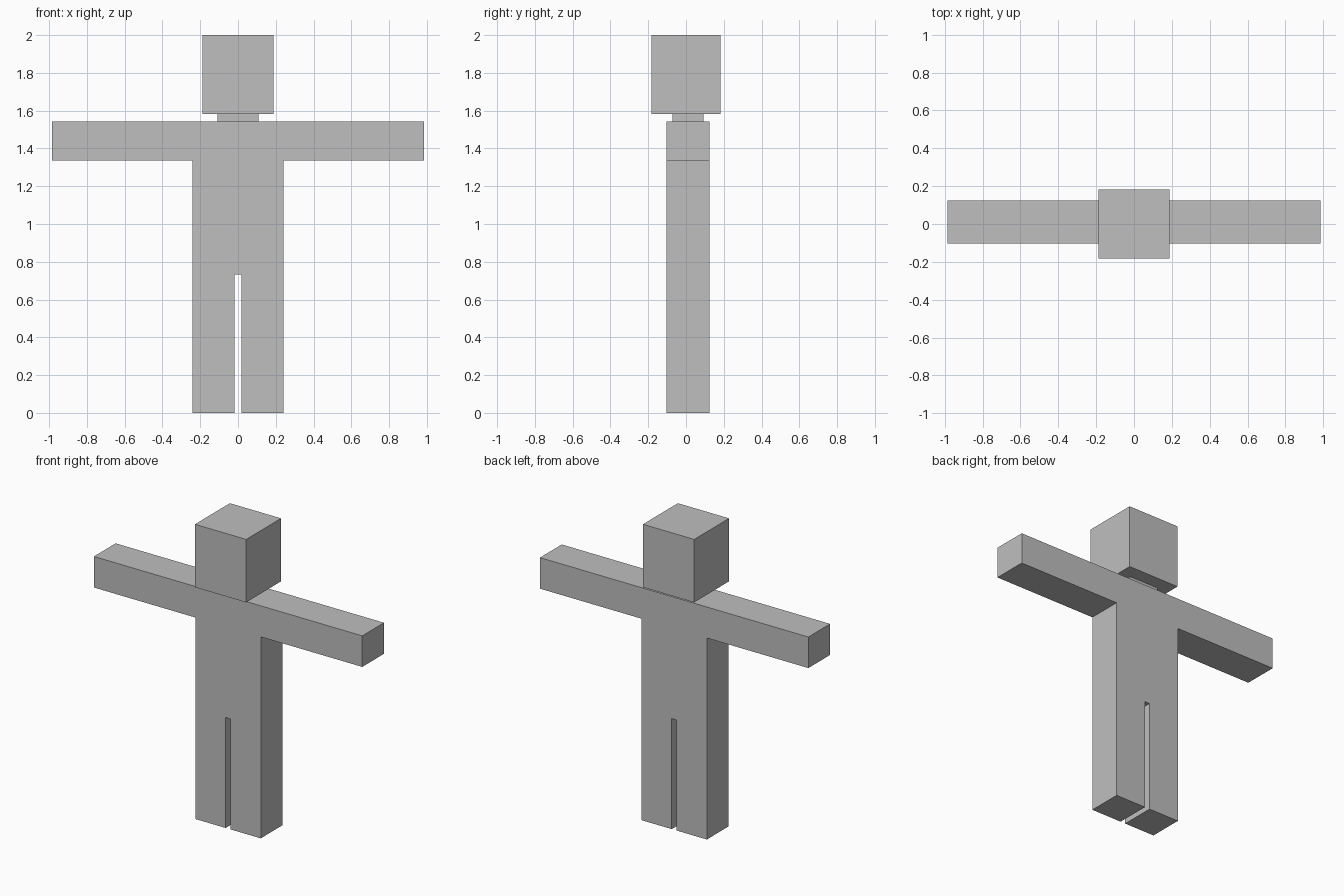
import bpy

if "Cube" in bpy.data.objects:
    bpy.data.objects.remove(bpy.data.objects["Cube"])

grey = bpy.data.materials.new("plain grey")
grey.diffuse_color = (0.52, 0.52, 0.52, 1)
grey.use_nodes = True
grey.node_tree.nodes["Principled BSDF"].inputs["Base Color"].default_value = grey.diffuse_color


def make_object(name, verts, faces):
    mesh = bpy.data.meshes.new(name)
    mesh.from_pydata(verts, [], faces)
    mesh.materials.append(grey)
    obj = bpy.data.objects.new(name, mesh)
    bpy.context.collection.objects.link(obj)
    return obj


def extrude_profile(name, profile, y0, y1):
    """Extrude a counter-clockwise (x, z) outline from y0 (front) to y1 (back)."""
    n = len(profile)
    verts = [(x, y, z) for y in (y0, y1) for x, z in profile]
    faces = [list(range(n)), list(range(2 * n - 1, n - 1, -1))]
    faces += [[i, i + n, (i + 1) % n + n, (i + 1) % n] for i in range(n)]
    return make_object(name, verts, faces)


def box(name, half_width, y0, y1, z0, z1):
    w = half_width
    return extrude_profile(name, [(-w, z0), (w, z0), (w, z1), (-w, z1)], y0, y1)


# Torso, arms and legs: one mirrored outline
right = [(0.018, 0.733), (0.018, 0), (0.24, 0), (0.24, 1.337),
         (0.985, 1.337), (0.985, 1.543)]
left = [(-x, z) for x, z in reversed(right)]
extrude_profile("body", right + left, -0.104, 0.124)

# Neck and head
box("neck", 0.108, -0.072, 0.092, 1.543, 1.582)
box("head", 0.188, -0.183, 0.183, 1.582, 2.0)
